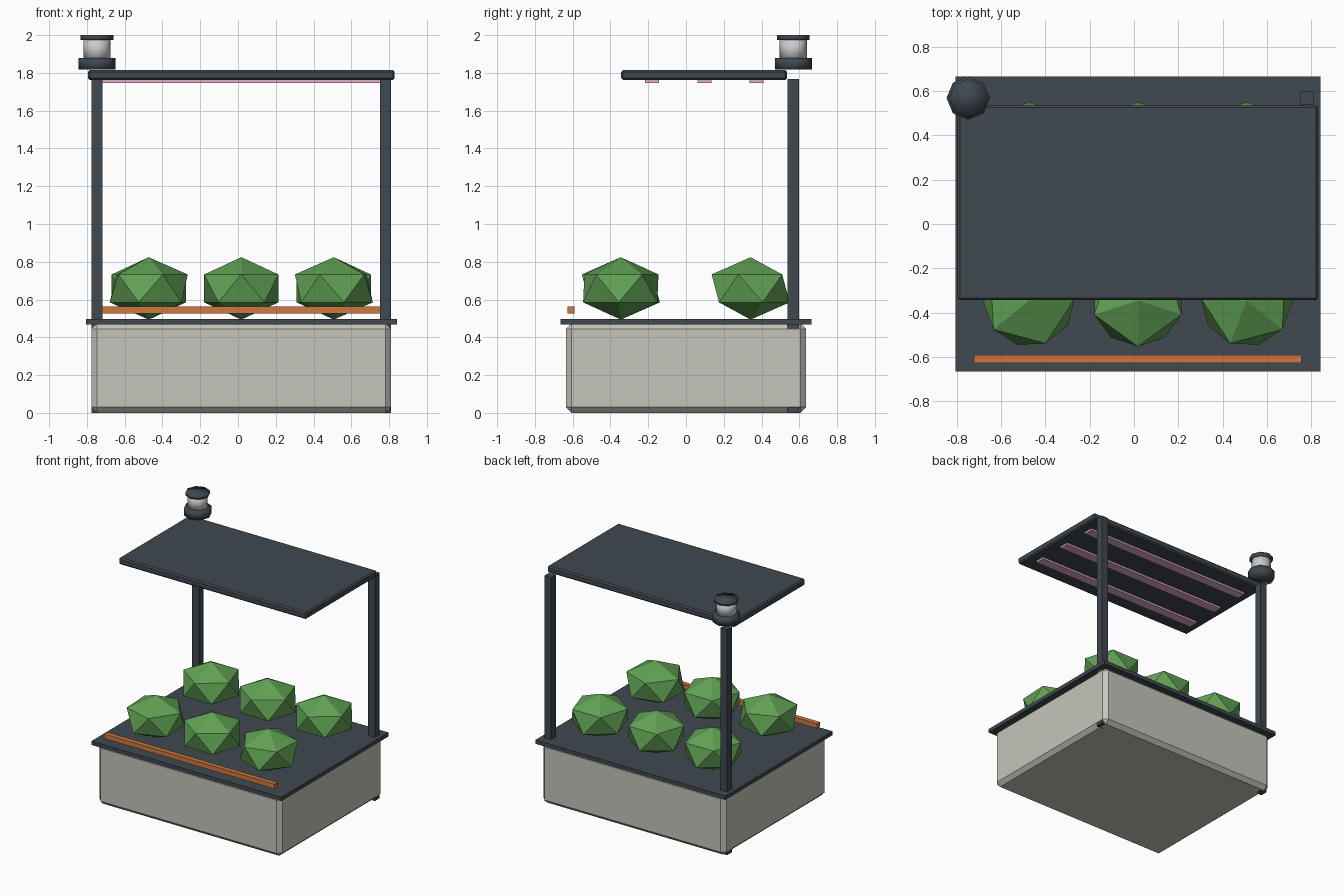
import bpy
from math import radians

if "Cube" in bpy.data.objects:
    bpy.data.objects.remove(bpy.data.objects["Cube"])

CX = 0.0175  # planter centre line (the lamp overhangs on the left)


def material(name, rgb):
    m = bpy.data.materials.new(name)
    m.diffuse_color = (*rgb, 1)
    m.use_nodes = True
    m.node_tree.nodes["Principled BSDF"].inputs["Base Color"].default_value = m.diffuse_color
    return m


DARK = material("dark_metal", (0.05, 0.065, 0.08))
STONE = material("pale_stone", (0.56, 0.56, 0.50))
GREEN = material("leaf_green", (0.12, 0.36, 0.09))
ORANGE = material("orange_trim", (0.62, 0.19, 0.05))
PINK = material("grow_pink", (0.75, 0.40, 0.62))
WHITE = material("lamp_white", (0.85, 0.85, 0.83))


def finish(name, mat):
    o = bpy.context.object
    o.name = name
    o.data.materials.append(mat)
    return o


def box(name, x, y, z, mat, bevel=0):
    """Box from (min, max) pairs, with an optional chamfer."""
    bpy.ops.mesh.primitive_cube_add(size=1, location=[sum(r) / 2 for r in (x, y, z)])
    o = finish(name, mat)
    o.scale = [r[1] - r[0] for r in (x, y, z)]
    bpy.ops.object.transform_apply(location=False, rotation=False, scale=True)
    if bevel:
        b = o.modifiers.new("chamfer", "BEVEL")
        b.width, b.segments = bevel, 1
    return o


def drum(name, r, z, mat):
    """Smooth-shaded eight-sided lamp section."""
    bpy.ops.mesh.primitive_cylinder_add(vertices=8, radius=r, depth=z[1] - z[0],
                                        location=(-0.747, 0.568, sum(z) / 2))
    o = finish(name, mat)
    bpy.ops.object.shade_smooth()
    return o


# Planter body and soil cover
box("planter_bin", (CX - 0.793, CX + 0.793), (-0.635, 0.635), (0, 0.475), STONE, 0.03)
box("planter_cover", (CX - 0.823, CX + 0.823), (-0.665, 0.665), (0.467, 0.497), DARK)

# Floating front rail
box("front_rail", (CX - 0.738, CX + 0.738), (-0.627, -0.59), (0.525, 0.562), ORANGE)

# Rear posts and canopy
for side, s in (("left", -1), ("right", 1)):
    x = CX + s * 0.763
    box(side + "_post", (x - 0.029, x + 0.029), (0.538, 0.597), (0, 1.767), DARK)
box("canopy", (CX - 0.812, CX + 0.812), (-0.343, 0.535), (1.762, 1.815), DARK, 0.01)

# Grow light strips under the canopy
for i, y in enumerate((-0.18, 0.097, 0.372)):
    box(f"light_strip_{i + 1}", (CX - 0.738, CX + 0.738), (y - 0.037, y + 0.037),
        (1.747, 1.77), PINK)

# Plants: squashed icosahedra, turned differently in the front row
for row, y, turn in (("front", -0.345, -21), ("back", 0.342, 0)):
    for c in (-1, 0, 1):
        bpy.ops.mesh.primitive_ico_sphere_add(
            subdivisions=1, radius=0.231, location=(CX + c * 0.49, y, 0.659),
            rotation=(0, 0, radians(-90 + c * turn)))
        finish(f"{row}_plant_{c + 2}", GREEN).scale = (1, 1, 0.715)

# Sensor lamp on the rear left corner
drum("lamp_base", 0.098, (1.817, 1.88), DARK)
drum("lamp_glass", 0.072, (1.87, 1.98), WHITE)
drum("lamp_cap", 0.087, (1.973, 2.0), DARK)
